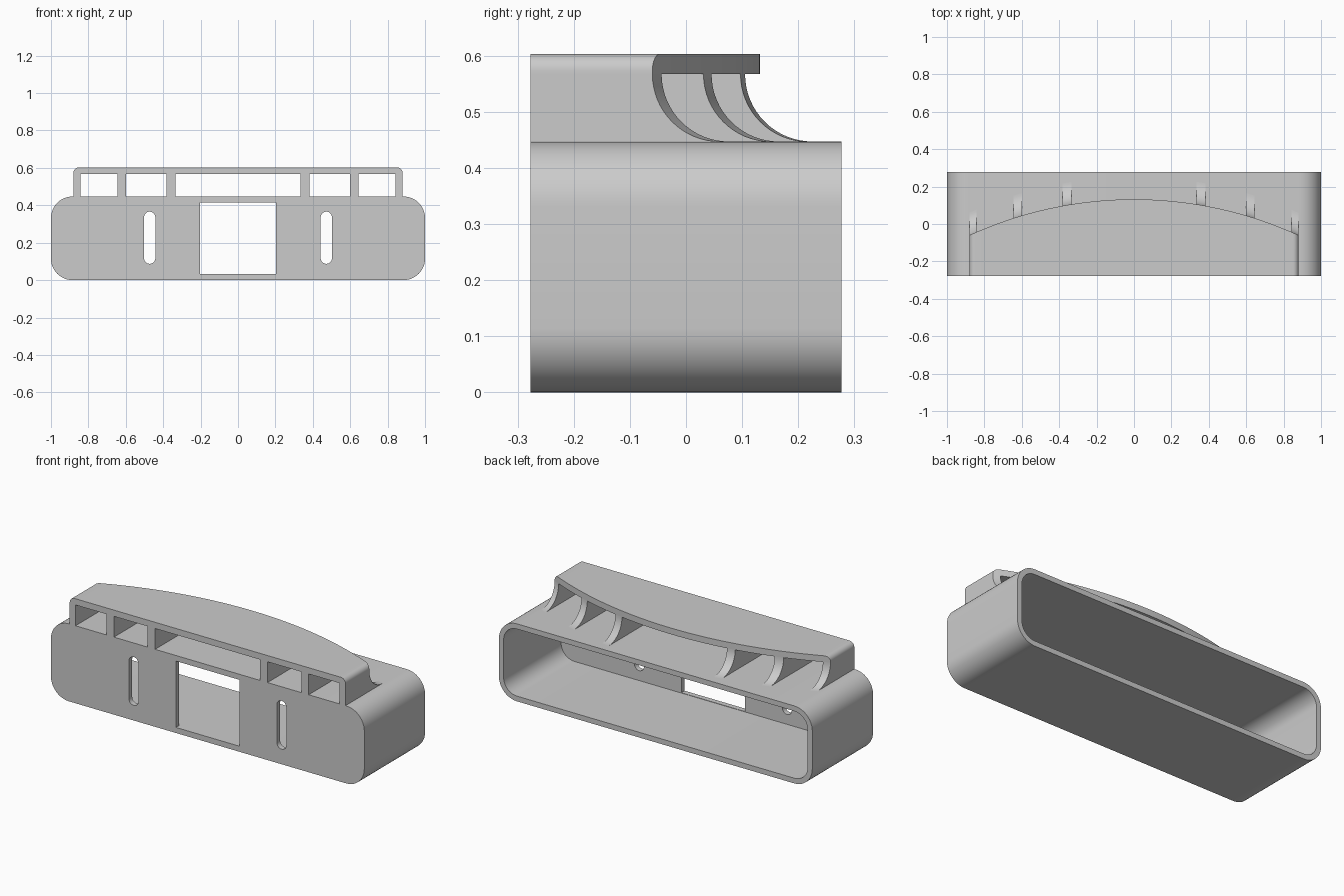
import bpy, bmesh, math

cube = bpy.data.objects.get("Cube")
if cube:
    bpy.data.objects.remove(cube, do_unlink=True)

FRONT, BACK = -0.277, 0.277
BODY_TOP, ROOF_LOW, TOP = 0.447, 0.567, 0.603
HALF, WALL, ROUND = 0.88, 0.03, 0.03

grey = bpy.data.materials.new("light grey plastic")
grey.use_nodes = True
grey.diffuse_color = (0.6, 0.6, 0.6, 1)
grey.node_tree.nodes["Principled BSDF"].inputs["Base Color"].default_value = (0.6, 0.6, 0.6, 1)


def loft(name, sections):
    """Closed solid through matching point loops."""
    bm = bmesh.new()
    rings = [[bm.verts.new(p) for p in s] for s in sections]
    n = len(rings[0])
    for a, b in zip(rings, rings[1:]):
        for i in range(n):
            j = (i + 1) % n
            bm.faces.new((a[i], a[j], b[j], b[i]))
    bm.faces.new(rings[0])
    bm.faces.new(rings[-1])
    bmesh.ops.recalc_face_normals(bm, faces=bm.faces)
    mesh = bpy.data.meshes.new(name)
    bm.to_mesh(mesh)
    bm.free()
    mesh.materials.append(grey)
    ob = bpy.data.objects.new(name, mesh)
    bpy.context.collection.objects.link(ob)
    return ob


def rounded_block(name, x0, x1, z0, z1, y0, y1, r, steps=12):
    """Rounded rectangle in x-z, extruded along y."""
    outline = []
    for k, (cx, cz) in enumerate([(x1 - r, z1 - r), (x0 + r, z1 - r),
                                  (x0 + r, z0 + r), (x1 - r, z0 + r)]):
        for i in range(steps + 1):
            a = math.pi / 2 * (k + i / steps)
            outline.append((cx + r * math.cos(a), cz + r * math.sin(a)))
    return loft(name, [[(x, y, z) for x, z in outline] for y in (y0, y1)])


def activate(ob):
    bpy.ops.object.select_all(action='DESELECT')
    ob.select_set(True)
    bpy.context.view_layer.objects.active = ob


def smooth(ob):
    activate(ob)
    bpy.ops.object.shade_smooth_by_angle(angle=math.radians(30))


def cut(ob, cutter):
    activate(ob)
    mod = ob.modifiers.new("cut", 'BOOLEAN')
    mod.operation, mod.solver, mod.object = 'DIFFERENCE', 'EXACT', cutter
    bpy.ops.object.modifier_apply(modifier=mod.name)
    bpy.data.objects.remove(cutter, do_unlink=True)


# Housing: rounded box, open at the back
body = rounded_block("housing", -1, 1, 0, BODY_TOP, FRONT, BACK, 0.115)
cut(body, rounded_block("cavity_cutter", -1 + WALL, 1 - WALL, WALL, BODY_TOP - WALL,
                        FRONT + WALL, BACK + 0.1, 0.085))

# Window and two upright slots in the front wall
cut(body, rounded_block("window_cutter", -0.203, 0.203, 0.032, 0.415,
                        FRONT - 0.1, FRONT + 0.06, 0.001, 1))
for side in (-1, 1):
    x = side * 0.472
    cut(body, rounded_block("slot_cutter", x - 0.03, x + 0.03, 0.087, 0.366,
                            FRONT - 0.1, FRONT + 0.06, 0.0299))
smooth(body)


def arc_y(x):
    """Curved rear edge of the canopy."""
    radius = 2.113
    return 0.132 - radius + math.sqrt(radius ** 2 - x * x)


def roof_z(x):
    """Roof height, rounded off at both ends."""
    d = max(0, abs(x) - (HALF - ROUND))
    return TOP - ROUND + math.sqrt(max(0, ROUND ** 2 - d * d))


# Canopy roof with a bowed rear edge
corner = [HALF - ROUND + ROUND * math.sin(math.pi / 2 * i / 8) for i in range(9)]
inner = [(HALF - ROUND) * i / 24 for i in range(-23, 24)]
stations = [-x for x in reversed(corner)] + inner + corner
roof = loft("canopy_roof", [[(x, FRONT, ROOF_LOW), (x, FRONT, roof_z(x)),
                             (x, arc_y(x), roof_z(x)), (x, arc_y(x), ROOF_LOW)]
                            for x in stations])
smooth(roof)

# Support ribs with a concave rear sweep down to the housing
SWEEP = ROOF_LOW - BODY_TOP


def rib_section(x):
    pts = [(x, FRONT, BODY_TOP), (x, FRONT, ROOF_LOW)]
    for i in range(17):
        a = math.pi / 2 * i / 16
        pts.append((x, arc_y(x) + SWEEP * (1 - math.cos(a)),
                    ROOF_LOW - SWEEP * math.sin(a)))
    return pts


for side, label in ((1, "left"), (-1, "right")):
    for part, x0, x1 in (("inner", 0.335, 0.382), ("middle", 0.598, 0.645),
                         ("outer", 0.843, HALF)):
        rib = loft(f"{label}_{part}_rib",
                   [rib_section(side * (x0 + (x1 - x0) * t / 2)) for t in range(3)])
        smooth(rib)
